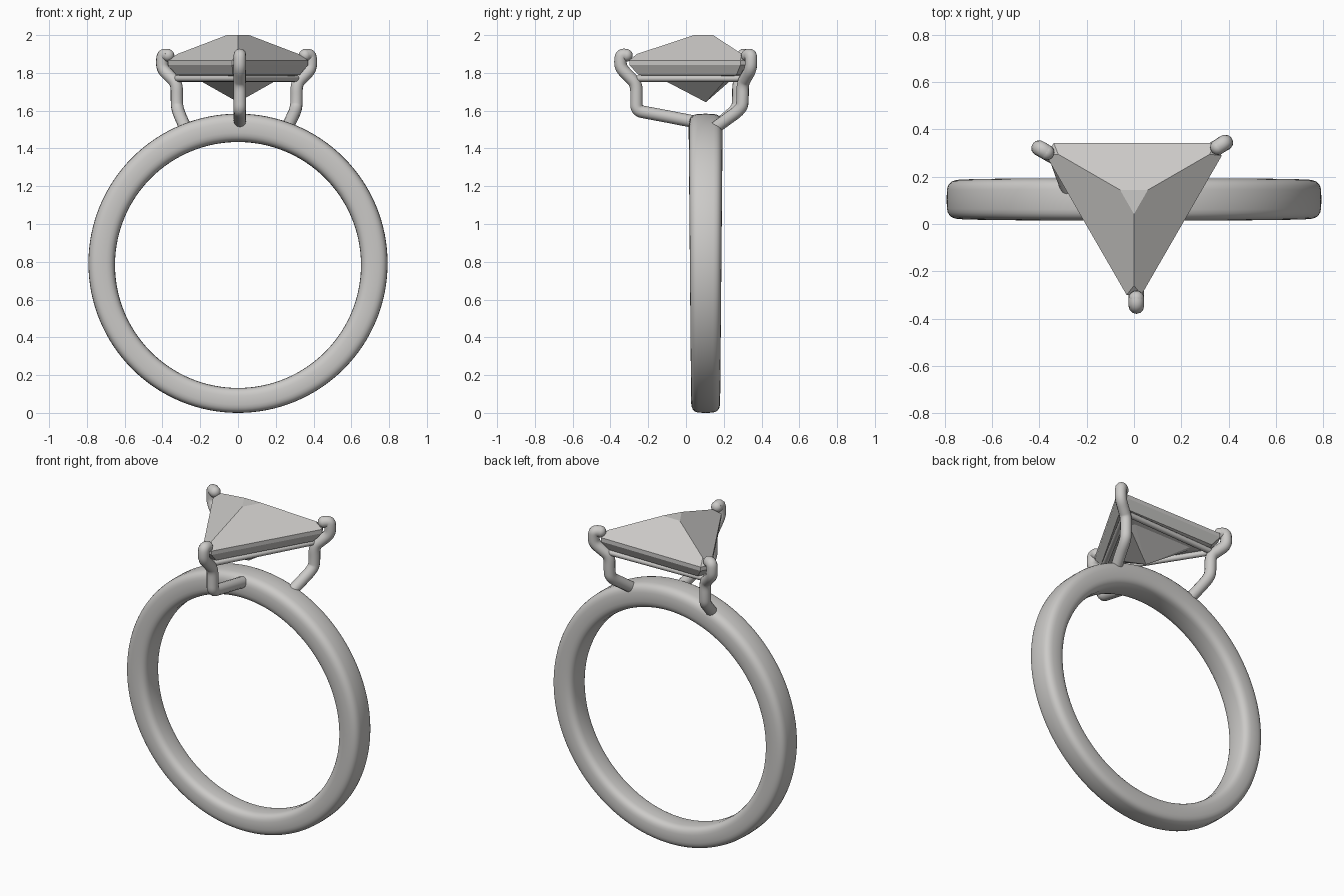
import bpy, bmesh
from math import sin, cos, pi, radians, copysign
from mathutils import Vector

if "Cube" in bpy.data.objects:
    bpy.data.objects.remove(bpy.data.objects["Cube"], do_unlink=True)

# One pale grey for metal and stone
COLOUR = (0.6, 0.59, 0.575, 1)
grey = bpy.data.materials.new("pale grey")
grey.use_nodes = True
grey.diffuse_color = COLOUR
bsdf = next(n for n in grey.node_tree.nodes if n.type == "BSDF_PRINCIPLED")
bsdf.inputs["Base Color"].default_value = COLOUR


def finish(name, bm, smooth):
    bmesh.ops.recalc_face_normals(bm, faces=bm.faces)
    for f in bm.faces:
        f.smooth = smooth
    mesh = bpy.data.meshes.new(name)
    bm.to_mesh(mesh)
    bm.free()
    mesh.materials.append(grey)
    obj = bpy.data.objects.new(name, mesh)
    bpy.context.collection.objects.link(obj)
    return obj


def bridge(bm, a, b):
    n = len(a)
    for i in range(n):
        bm.faces.new((a[i], a[(i + 1) % n], b[(i + 1) % n], b[i]))


def power(v, e):
    return copysign(abs(v) ** e, v)


def rod(name, points, radius):
    """Round wire that bends softly along the points."""
    data = bpy.data.curves.new(name, "CURVE")
    data.dimensions = "3D"
    data.bevel_depth = radius
    data.bevel_resolution = 4
    data.use_fill_caps = True
    spline = data.splines.new("NURBS")
    spline.points.add(len(points) - 1)
    for p, co in zip(spline.points, points):
        p.co = (*co, 1)
    spline.order_u = min(3, len(points))
    spline.use_endpoint_u = True
    spline.resolution_u = 6
    data.materials.append(grey)
    obj = bpy.data.objects.new(name, data)
    bpy.context.collection.objects.link(obj)
    bpy.ops.object.select_all(action="DESELECT")
    obj.select_set(True)
    bpy.context.view_layer.objects.active = obj
    bpy.ops.object.convert(target="MESH")
    bpy.ops.object.shade_smooth_by_angle(angle=radians(50))


# Band: rounded section swept round, slightly heavier at the top
bm = bmesh.new()
STEPS, SIDES = 128, 28
loops = []
for i in range(STEPS):
    a = 2 * pi * i / STEPS
    grow = (1 + sin(a)) / 2
    half_w = 0.077 + 0.013 * grow
    half_t = 0.066 + 0.009 * grow
    loop = []
    for j in range(SIDES):
        t = 2 * pi * j / SIDES
        r = 0.792 - half_t + half_t * power(cos(t), 0.7)
        y = 0.104 + half_w * power(sin(t), 0.5)
        loop.append(bm.verts.new((r * cos(a), y, 0.792 + r * sin(a))))
    loops.append(loop)
for i in range(STEPS):
    bridge(bm, loops[i], loops[(i + 1) % STEPS])
finish("band", bm, True)

# Stone: triangular cut with clipped corners
CY, R, CLIP = 0.11, 0.232, 0.41
CORNERS = [radians(d) for d in (-90, 30, 150)]


def corner_point(angle, dist, side, z):
    return (dist * cos(angle) - side * sin(angle),
            CY + dist * sin(angle) + side * cos(angle), z)


def clipped_triangle(bm, r, z):
    d = CLIP / R * r
    s = (2 * r - d) * 0.577
    return [bm.verts.new(corner_point(a, d, k * s, z)) for a in CORNERS for k in (-1, 1)]


bm = bmesh.new()
layers = [clipped_triangle(bm, r, z) for r, z in
          ((R, 1.866), (R, 1.842), (0.205, 1.79), (0.135, 1.767))]
for a, b in zip(layers, layers[1:]):
    bridge(bm, a, b)
tip = bm.verts.new((0, CY - 0.005, 1.645))
low = layers[-1]
for i in range(6):
    bm.faces.new((low[i], low[(i + 1) % 6], tip))
table = [bm.verts.new(corner_point(a, 0.068, 0, 2.0)) for a in CORNERS]
split = [bm.verts.new(corner_point(a, 0.37, 0, 1.9)) for a in CORNERS]
bm.faces.new(table)
top = layers[0]
for i in range(3):
    j = (i + 1) % 3
    bm.faces.new((top[2 * i], top[2 * i + 1], split[i]))
    bm.faces.new((table[i], split[i], top[2 * i + 1], top[2 * j], split[j], table[j]))
finish("stone", bm, False)

# Prongs: wires rising from the band and hooking over the corners
PRONGS = {
    "front_prong": [(0.01, 0.1, 1.53), (0.01, -0.05, 1.56), (0.01, -0.2, 1.588),
                    (0.01, -0.262, 1.6), (0.01, -0.262, 1.66), (0.01, -0.262, 1.74),
                    (0.01, -0.3, 1.78), (0.01, -0.345, 1.825), (0.01, -0.348, 1.87),
                    (0.01, -0.34, 1.9), (0.01, -0.315, 1.893)],
    "left_prong": [(0.25, 0.13, 1.49), (0.28, 0.21, 1.55), (0.308, 0.295, 1.61),
                   (0.31, 0.3, 1.66), (0.31, 0.3, 1.745), (0.345, 0.32, 1.78),
                   (0.385, 0.343, 1.82), (0.387, 0.345, 1.87), (0.38, 0.343, 1.9),
                   (0.355, 0.325, 1.893)],
    "right_prong": [(-0.27, 0.13, 1.49), (-0.297, 0.2, 1.55), (-0.322, 0.272, 1.61),
                    (-0.324, 0.277, 1.66), (-0.324, 0.277, 1.745), (-0.36, 0.297, 1.78),
                    (-0.4, 0.32, 1.82), (-0.402, 0.321, 1.87), (-0.395, 0.319, 1.9),
                    (-0.37, 0.303, 1.893)],
}
for name, path in PRONGS.items():
    rod(name, path, 0.033)
    bm = bmesh.new()
    bmesh.ops.create_uvsphere(bm, u_segments=16, v_segments=10, radius=0.033)
    bmesh.ops.translate(bm, vec=Vector(path[-1]), verts=bm.verts)
    finish(name + "_tip", bm, True)

# Rails: thin bars joining the prongs under the stone
posts = {"front": (0.01, -0.262, 1.77), "left": (0.318, 0.305, 1.77), "right": (-0.332, 0.282, 1.77)}
for a, b in (("front", "left"), ("left", "right"), ("right", "front")):
    rod(f"{a}_{b}_rail", [posts[a], posts[b]], 0.017)
